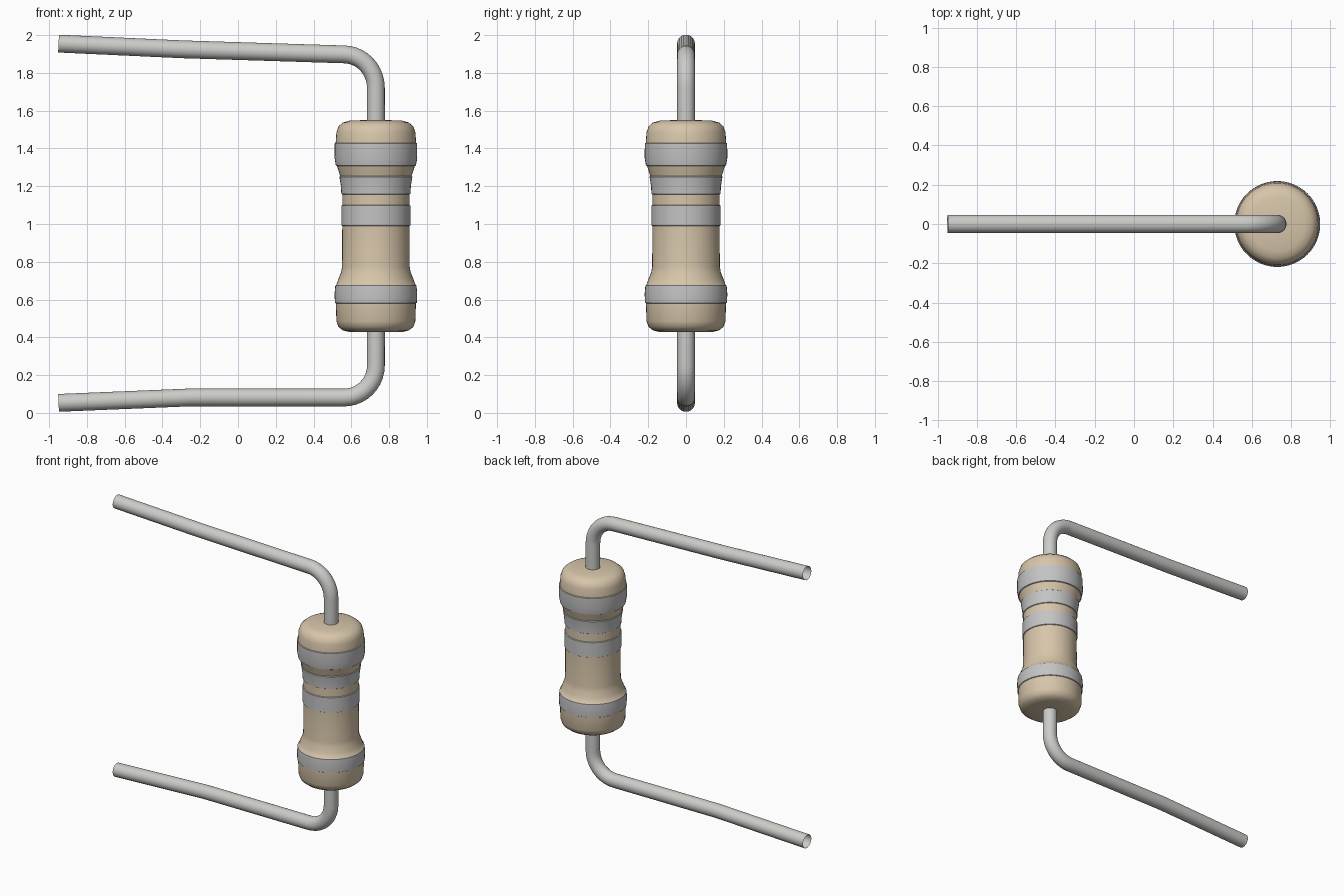
import bpy, bmesh
from math import cos, sin, tau, pi
from mathutils import Vector

cube = bpy.data.objects.get("Cube")
if cube:
    bpy.data.objects.remove(cube)


def material(name, color, roughness=0.5):
    m = bpy.data.materials.new(name)
    m.use_nodes = True
    m.diffuse_color = color
    bsdf = m.node_tree.nodes["Principled BSDF"]
    bsdf.inputs["Base Color"].default_value = color
    bsdf.inputs["Roughness"].default_value = roughness
    return m


tan = material("tan ceramic", (0.68, 0.56, 0.40, 1))
silver = material("silver band", (0.55, 0.55, 0.55, 1))
steel = material("wire metal", (0.60, 0.60, 0.58, 1))

AXIS_X = 0.73
WIRE_R = 0.047


def ring_mesh(name, rings, mats, rule=None, caps=False):
    """Skin a stack of closed rings into one smooth object."""
    bm = bmesh.new()
    loops = [[bm.verts.new(p) for p in ring] for ring in rings]
    for a, b in zip(loops, loops[1:]):
        n = len(a)
        for i in range(n):
            j = (i + 1) % n
            bm.faces.new((a[i], a[j], b[j], b[i]))
    if caps:
        bm.faces.new(loops[0][::-1])
        bm.faces.new(loops[-1])
    bmesh.ops.recalc_face_normals(bm, faces=bm.faces)
    if rule:
        for f in bm.faces:
            f.material_index = rule(f.calc_center_median().z)
    mesh = bpy.data.meshes.new(name)
    bm.to_mesh(mesh)
    bm.free()
    for m in mats:
        mesh.materials.append(m)
    obj = bpy.data.objects.new(name, mesh)
    bpy.context.collection.objects.link(obj)
    bpy.ops.object.select_all(action="DESELECT")
    obj.select_set(True)
    bpy.context.view_layer.objects.active = obj
    bpy.ops.object.shade_smooth_by_angle(angle=pi / 4)
    return obj


# Body: lathed profile (radius, height), bands slightly raised
bands = [(0.58, 0.677), (0.99, 1.10), (1.157, 1.253), (1.307, 1.43)]
profile = [
    (0.04, 0.427), (0.14, 0.428), (0.175, 0.437), (0.198, 0.455), (0.209, 0.485),
    (0.212, 0.58), (0.217, 0.583), (0.219, 0.63), (0.215, 0.674), (0.210, 0.677),
    (0.198, 0.71), (0.184, 0.745), (0.179, 0.775),
    (0.178, 0.99), (0.183, 0.993), (0.183, 1.097), (0.178, 1.10),
    (0.178, 1.157), (0.183, 1.160), (0.185, 1.20), (0.193, 1.25), (0.189, 1.253),
    (0.206, 1.307), (0.212, 1.310), (0.219, 1.35), (0.218, 1.427), (0.213, 1.43),
    (0.209, 1.485), (0.198, 1.517), (0.175, 1.537), (0.14, 1.547), (0.04, 1.551),
]
SIDES = 48
body_rings = [[(AXIS_X + r * cos(tau * i / SIDES), r * sin(tau * i / SIDES), z)
               for i in range(SIDES)] for r, z in profile]
ring_mesh("resistor_body", body_rings, [tan, silver],
          lambda z: int(any(lo < z < hi for lo, hi in bands)), caps=True)


# Leads: open tubes swept along a bent path in the xz plane
def lead(name, straight, bend_z, end_z):
    start = Vector(straight[-1])
    corner = Vector((AXIS_X, start.y))
    stop = Vector((AXIS_X, bend_z))
    path = [Vector(p) for p in straight]
    steps = 10
    for k in range(1, steps + 1):  # quarter bend
        a = pi / 2 * k / steps
        path.append(start + (corner - start) * sin(a) + (stop - corner) * (1 - cos(a)))
    path.append(Vector((AXIS_X, end_z)))
    rings = []
    for i, p in enumerate(path):
        before = (p - path[i - 1]).normalized() if i else Vector((0, 0))
        after = (path[i + 1] - p).normalized() if i + 1 < len(path) else Vector((0, 0))
        t = (before + after).normalized()
        rings.append([(p.x - t.y * WIRE_R * cos(tau * s / 24), WIRE_R * sin(tau * s / 24),
                       p.y + t.x * WIRE_R * cos(tau * s / 24)) for s in range(24)])
    return ring_mesh(name, rings, [steel])


lead("upper_lead", [(-0.95, 1.955), (-0.3, 1.925), (0.56, 1.898)], 1.72, 1.50)
lead("lower_lead", [(-0.95, 0.053), (-0.25, 0.082), (0.56, 0.081)], 0.25, 0.47)
